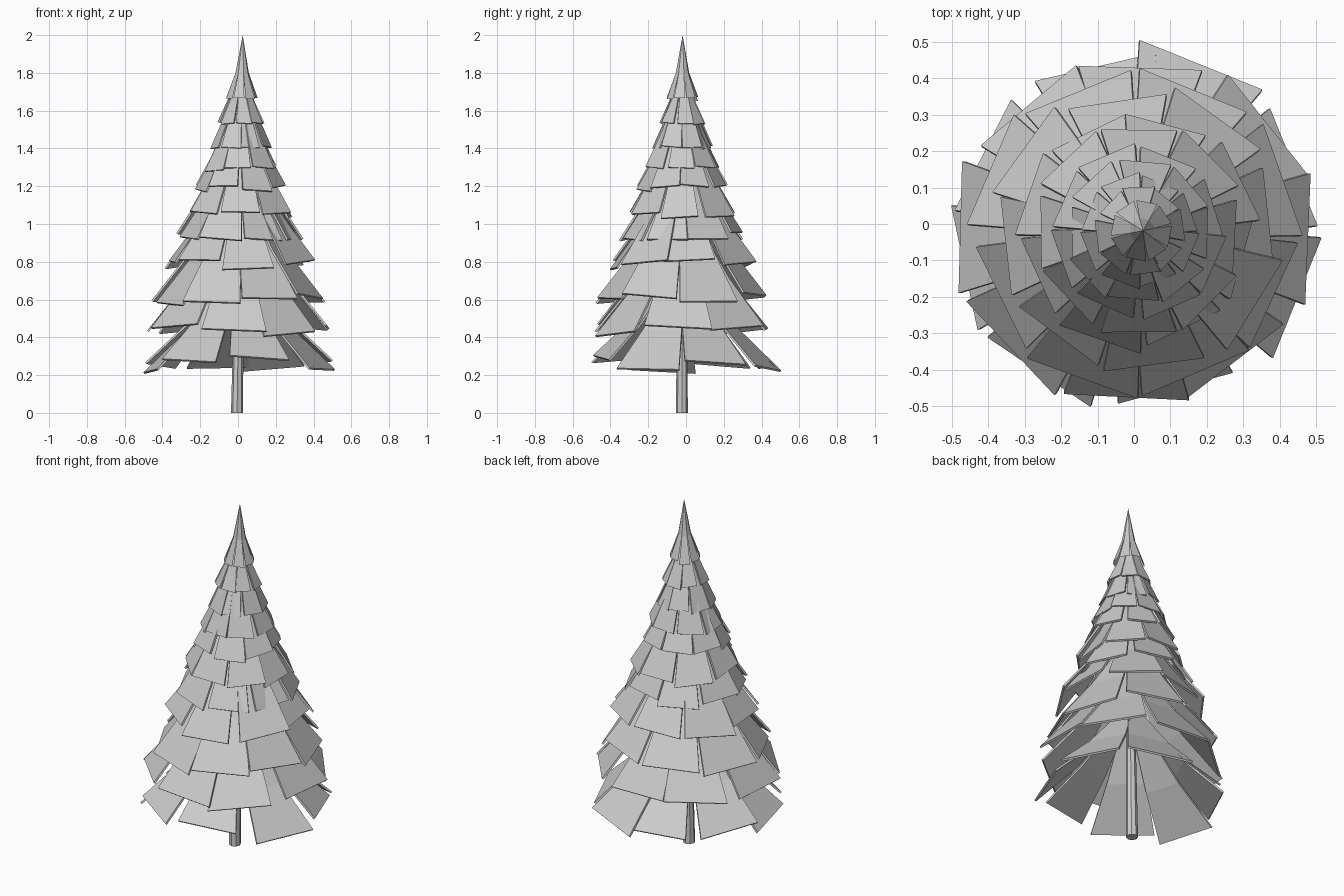
import bpy, bmesh, math, random
from mathutils import Vector

if "Cube" in bpy.data.objects:
    bpy.data.objects.remove(bpy.data.objects["Cube"])

random.seed(4)


def axis(z):
    # the stem leans slightly from its foot to the tip
    return Vector((-0.005 + 0.03 * z / 2, -0.022 + 0.002 * z, z))


def make_object(name, bm, thickness=0):
    bmesh.ops.recalc_face_normals(bm, faces=bm.faces[:])
    mesh = bpy.data.meshes.new(name)
    bm.to_mesh(mesh)
    bm.free()
    obj = bpy.data.objects.new(name, mesh)
    bpy.context.collection.objects.link(obj)
    if thickness:
        mod = obj.modifiers.new("thickness", 'SOLIDIFY')
        mod.thickness = thickness
        mod.offset = 0
    return obj


def add_blade(bm, angle, r, z, half, slope, z_axis):
    # one trapezoid bough: flat outer half, then steeper up to the stem
    out = Vector((math.cos(angle), math.sin(angle), 0))
    side = Vector((-out.y, out.x, 0))
    roll = random.uniform(-0.09, 0.09)
    centre = axis(z_axis)
    profile = ((1, 0, 1), (0.57, 0.43, 0.62), (0.16, 0.95, 0.25))
    rows = []
    for pr, pz, pw in profile:
        w = pw * r * half
        rows.append([bm.verts.new(Vector((centre.x, centre.y, z + pz * r * slope)) + out * (pr * r)
                                  + side * (w * s) + Vector((0, 0, roll * w * s))) for s in (-1, 1)])
    for a, b in zip(rows, rows[1:]):
        bm.faces.new((a[0], a[1], b[1], b[0]))


# trunk: slim tapering eight-sided post hidden in the boughs above
bm = bmesh.new()
rings = []
for z, r in ((0, 0.032), (0.45, 0.027), (1.6, 0.01)):
    c = axis(z)
    rings.append([bm.verts.new(c + Vector((r * math.cos(i * math.tau / 8), r * math.sin(i * math.tau / 8), 0)))
                  for i in range(8)])
for a, b in zip(rings, rings[1:]):
    for i in range(8):
        j = (i + 1) % 8
        bm.faces.new((a[i], a[j], b[j], b[i]))
bm.faces.new(rings[0])
bm.faces.new(rings[-1])
make_object("trunk", bm)

# lowest tier: loose, unevenly spread boughs (angle, edge height, edge radius)
bm = bmesh.new()
for angle, z, r in ((-124, 0.275, 0.46), (-75, 0.29, 0.44), (-22, 0.23, 0.48), (22, 0.265, 0.47),
                    (68, 0.235, 0.49), (103, 0.24, 0.46), (153, 0.25, 0.46), (192, 0.22, 0.47)):
    add_blade(bm, math.radians(angle), r, z, 0.37, 1.0, 0.25)
make_object("bough_tier_1", bm, 0.011)

# bough tiers: edge height, edge radius, slope, first angle (degrees)
tiers = [
    (0.435, 0.46, 1.25, -95),
    (0.60, 0.42, 1.35, -67),
    (0.785, 0.365, 1.4, -80),
    (0.935, 0.30, 1.65, -62),
    (1.045, 0.27, 1.75, -93),
    (1.19, 0.22, 1.9, -70),
    (1.29, 0.185, 2.1, -92),
    (1.405, 0.145, 2.4, -68),
    (1.53, 0.115, 2.3, -85),
]
for n, (z0, r0, slope, first) in enumerate(tiers):
    bm = bmesh.new()
    half = math.tan(math.pi / 8) * 0.92
    for i in range(8):
        angle = math.radians(first + i * 45 + random.uniform(-4, 4))
        r = r0 * random.uniform(0.96, 1.04)
        z = z0 + random.uniform(-0.03, 0.03) * (r0 / 0.45)
        add_blade(bm, angle, r, z, half, slope, z0)
    make_object(f"bough_tier_{n + 2}", bm, 0.011 if r0 > 0.2 else 0.007)

# tip: concave pointed cap whose skirt is split into blades
bm = bmesh.new()
upper = []
for i in range(8):
    a = i * math.tau / 8 + 0.2
    upper.append((a, bm.verts.new(axis(1.80) + Vector((0.036 * math.cos(a), 0.036 * math.sin(a), 0)))))
apex = bm.verts.new(axis(2.0))
for i in range(8):
    a, v = upper[i]
    b, w = upper[(i + 1) % 8]
    bm.faces.new((v, w, apex))
    drop = random.uniform(-0.012, 0.012)
    low = [bm.verts.new(axis(1.66 + drop) + Vector((0.085 * math.cos(t), 0.085 * math.sin(t), 0)))
           for t in (a + 0.04, a + math.tau / 8 - 0.04)]
    bm.faces.new((low[0], low[1], w, v))
make_object("tree_tip", bm)
